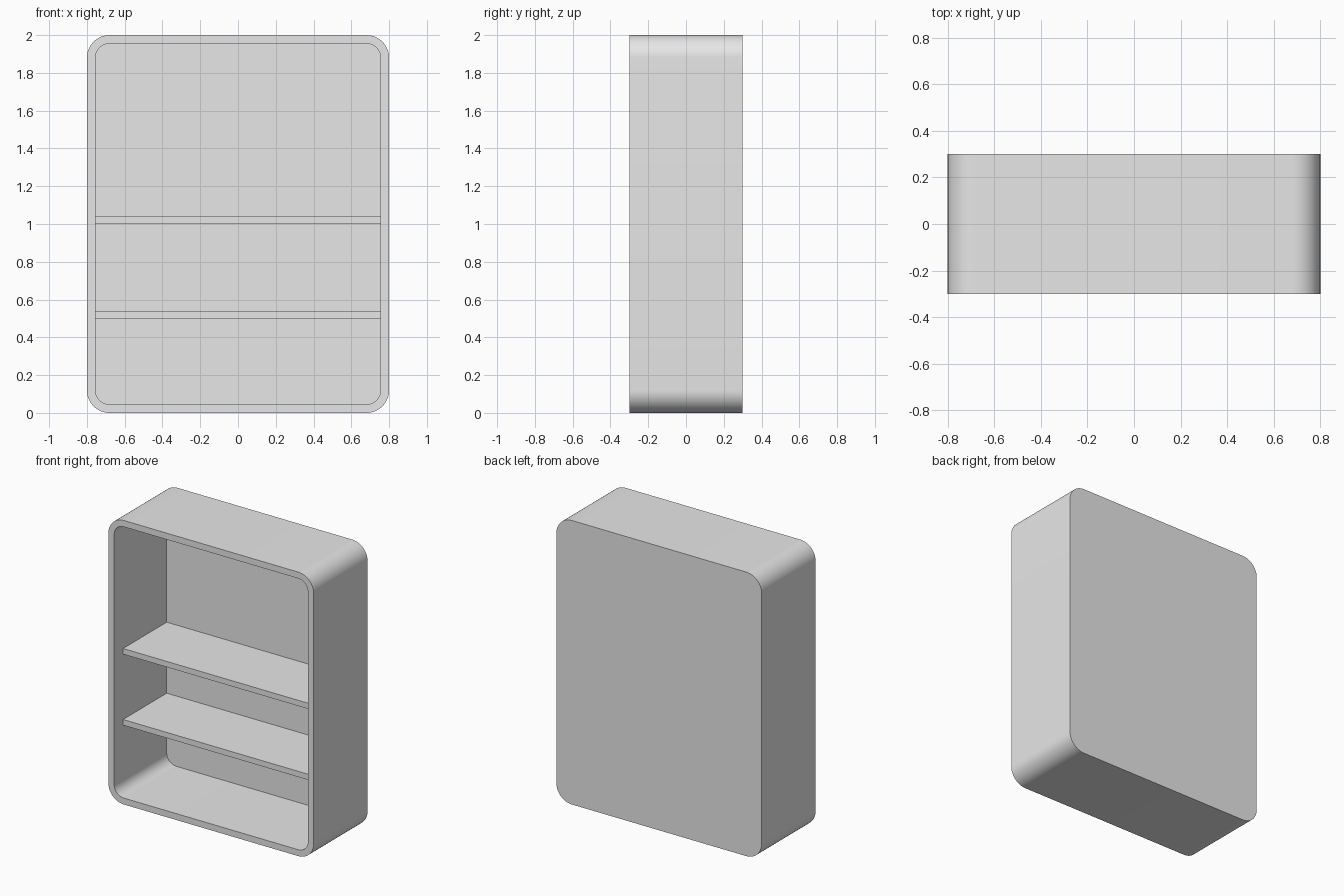
import bpy
import bmesh
from math import sin, cos, pi, radians

cube = bpy.data.objects.get("Cube")
if cube:
    bpy.data.objects.remove(cube)

WIDTH, HEIGHT, DEPTH = 1.6, 2.0, 0.6
WALL, BACK, RADIUS = 0.045, 0.015, 0.12
SHELF_THICK, SHELF_SETBACK = 0.04, 0.1
CORNER_STEPS = 16

grey = bpy.data.materials.new("light_grey")
grey.diffuse_color = (0.8, 0.8, 0.8, 1)
grey.use_nodes = True
grey.node_tree.nodes["Principled BSDF"].inputs["Base Color"].default_value = (0.8, 0.8, 0.8, 1)


def add_object(name, bm):
    bmesh.ops.recalc_face_normals(bm, faces=bm.faces)
    mesh = bpy.data.meshes.new(name)
    bm.to_mesh(mesh)
    bm.free()
    mesh.materials.append(grey)
    obj = bpy.data.objects.new(name, mesh)
    bpy.context.collection.objects.link(obj)
    return obj


def rounded_loop(bm, inset, y):
    """Rounded rectangle of vertices in the plane y, shrunk by inset."""
    r = RADIUS - inset
    cx, cz = WIDTH / 2 - RADIUS, HEIGHT / 2 - RADIUS
    loop = []
    for quarter, (sx, sz) in enumerate([(1, 1), (-1, 1), (-1, -1), (1, -1)]):
        for i in range(CORNER_STEPS + 1):
            a = (quarter + i / CORNER_STEPS) * pi / 2
            loop.append(bm.verts.new((sx * cx + r * cos(a), y,
                                      HEIGHT / 2 + sz * cz + r * sin(a))))
    return loop


# Open-fronted cabinet: back, outer wall, front rim, inner wall, inner back
bm = bmesh.new()
front, back = -DEPTH / 2, DEPTH / 2
loops = [rounded_loop(bm, inset, y) for inset, y in
         [(0, back), (0, front), (WALL, front), (WALL, back - BACK)]]
for a, b in zip(loops, loops[1:]):
    for i in range(len(a)):
        j = (i + 1) % len(a)
        bm.faces.new((a[i], a[j], b[j], b[i]))
bm.faces.new(loops[0])
bm.faces.new(loops[-1])
cabinet = add_object("cabinet_shell", bm)
bpy.ops.object.select_all(action='DESELECT')
cabinet.select_set(True)
bpy.context.view_layer.objects.active = cabinet
bpy.ops.object.shade_smooth_by_angle(angle=radians(30))

# Shelves, set back from the front rim
shelf_front, shelf_back = front + SHELF_SETBACK, back - BACK
for name, bottom in [("lower_shelf", 0.5), ("upper_shelf", 1.0)]:
    bm = bmesh.new()
    bmesh.ops.create_cube(bm, size=1)
    bmesh.ops.scale(bm, verts=bm.verts,
                    vec=(WIDTH - 2 * WALL, shelf_back - shelf_front, SHELF_THICK))
    bmesh.ops.translate(bm, verts=bm.verts,
                        vec=(0, (shelf_front + shelf_back) / 2, bottom + SHELF_THICK / 2))
    add_object(name, bm)
